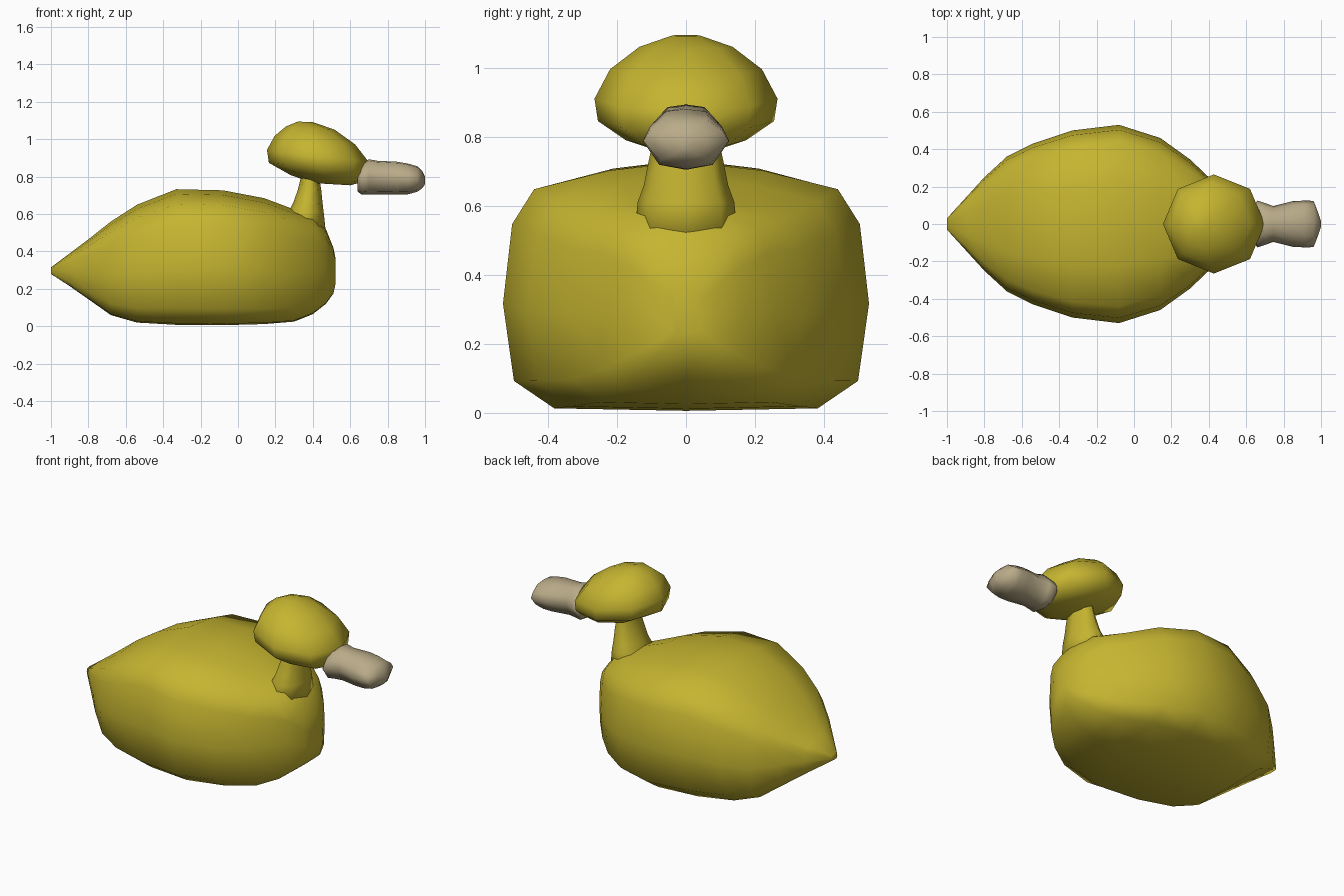
import bpy, bmesh, math

cube = bpy.data.objects.get("Cube")
if cube:
    bpy.data.objects.remove(cube, do_unlink=True)


def material(name, rgb):
    m = bpy.data.materials.new(name)
    m.use_nodes = True
    m.diffuse_color = (*rgb, 1)
    bsdf = next(n for n in m.node_tree.nodes if n.type == 'BSDF_PRINCIPLED')
    bsdf.inputs["Base Color"].default_value = (*rgb, 1)
    bsdf.inputs["Roughness"].default_value = 0.6
    return m


yellow = material("mustard yellow", (0.56, 0.46, 0.03))
tan = material("tan", (0.49, 0.41, 0.25))


def loft(name, rings, mat):
    """Skin closed rings of equal length, cap both ends, shade smooth."""
    bm = bmesh.new()
    loops = [[bm.verts.new(p) for p in ring] for ring in rings]
    n = len(loops[0])
    for a, b in zip(loops, loops[1:]):
        for i in range(n):
            j = (i + 1) % n
            bm.faces.new((a[i], a[j], b[j], b[i]))
    bm.faces.new(loops[0])
    bm.faces.new(loops[-1])
    bmesh.ops.recalc_face_normals(bm, faces=bm.faces)
    mesh = bpy.data.meshes.new(name)
    bm.to_mesh(mesh)
    bm.free()
    mesh.materials.append(mat)
    obj = bpy.data.objects.new(name, mesh)
    bpy.context.collection.objects.link(obj)
    bpy.context.view_layer.objects.active = obj
    obj.select_set(True)
    bpy.ops.object.shade_smooth()
    obj.select_set(False)
    return obj


def section(half, x, low, high, width):
    """Upright cross-section at x from a mirrored half outline."""
    mirrored = half + [(-u, t) for u, t in reversed(half) if u > 0]
    return [(x, u * width, low + t * (high - low)) for u, t in mirrored]


def oval(x0, x1, width, z, tilt=0, sides=8):
    """Level ring, optionally tilted down towards the front."""
    cx, rx = (x0 + x1) / 2, (x1 - x0) / 2
    ring = []
    for i in range(sides):
        a = 2 * math.pi * i / sides
        dx = rx * math.cos(a)
        ring.append((cx + dx, width * math.sin(a), z - tilt * dx))
    return ring


# Body: boxy sections from pointed tail to narrow breast (x, low, high, width)
body_half = [(0, 0), (0.72, 0.01), (0.94, 0.12), (1, 0.43),
             (0.95, 0.75), (0.83, 0.89), (0.42, 0.965), (0, 1)]
body = [(-1, 0.28, 0.315, 0.03), (-0.9, 0.215, 0.39, 0.14),
        (-0.8, 0.145, 0.465, 0.25), (-0.68, 0.06, 0.56, 0.36),
        (-0.54, 0.02, 0.65, 0.43), (-0.33, 0.008, 0.733, 0.5),
        (-0.08, 0.006, 0.727, 0.53), (0.14, 0.012, 0.685, 0.46),
        (0.3, 0.025, 0.625, 0.345), (0.4, 0.065, 0.595, 0.25),
        (0.47, 0.12, 0.52, 0.165), (0.51, 0.175, 0.42, 0.09),
        (0.522, 0.23, 0.36, 0.04)]
loft("body", [section(body_half, *s) for s in body], yellow)

# Neck: flared at the base, narrowing into the head
neck = [(0.24, 0.47, 0.15, 0.5), (0.27, 0.458, 0.14, 0.61),
        (0.295, 0.452, 0.122, 0.66), (0.32, 0.445, 0.108, 0.73),
        (0.335, 0.435, 0.095, 0.79), (0.34, 0.43, 0.09, 0.86)]
loft("neck", [oval(*r) for r in neck], yellow)

# Head: tilted eight-sided dome with a shallow underside
head = [(0.4, 0.6, 0.085, 0.76, 0.06), (0.28, 0.665, 0.175, 0.79, 0.1),
        (0.165, 0.695, 0.255, 0.845, 0.11), (0.155, 0.7, 0.265, 0.91, 0.12),
        (0.195, 0.625, 0.22, 0.995, 0.1), (0.255, 0.515, 0.135, 1.06, 0.06),
        (0.32, 0.4, 0.04, 1.093, 0.04)]
loft("head", [oval(*r) for r in head], yellow)

# Bill: flat-bottomed, pinched near the head and blunt at the tip
bill_half = [(0, 0), (0.62, 0.08), (1, 0.5), (0.85, 0.72), (0.48, 0.96), (0, 1)]
bill = [(0.64, 0.72, 0.83, 0.1), (0.66, 0.705, 0.87, 0.125),
        (0.7, 0.705, 0.893, 0.112), (0.745, 0.705, 0.885, 0.096),
        (0.85, 0.704, 0.88, 0.122), (0.91, 0.706, 0.87, 0.125),
        (0.96, 0.72, 0.855, 0.124), (0.985, 0.738, 0.83, 0.06),
        (1.0, 0.76, 0.8, 0.015)]
loft("bill", [section(bill_half, *s) for s in bill], tan)
